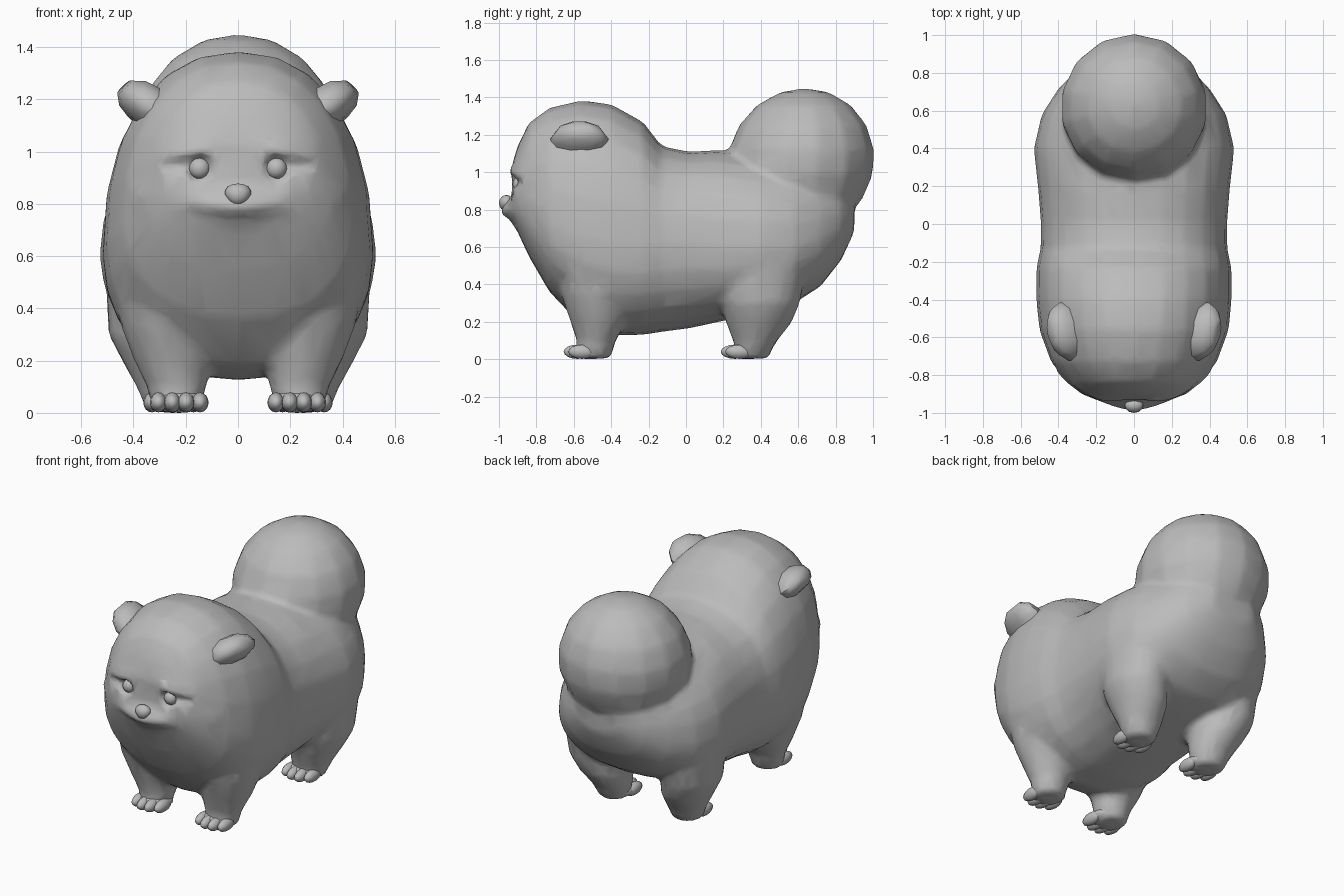
import bpy, bmesh, math
from mathutils import Vector

if "Cube" in bpy.data.objects:
    bpy.data.objects.remove(bpy.data.objects["Cube"])

grey = bpy.data.materials.new("fur_grey")
grey.diffuse_color = (0.5, 0.5, 0.5, 1)
grey.use_nodes = True
grey.node_tree.nodes["Principled BSDF"].inputs["Base Color"].default_value = grey.diffuse_color


def finish(bm, name, angle=60):
    bmesh.ops.recalc_face_normals(bm, faces=bm.faces)
    me = bpy.data.meshes.new(name)
    bm.to_mesh(me)
    bm.free()
    ob = bpy.data.objects.new(name, me)
    bpy.context.collection.objects.link(ob)
    me.materials.append(grey)
    bpy.ops.object.select_all(action='DESELECT')
    ob.select_set(True)
    bpy.context.view_layer.objects.active = ob
    bpy.ops.object.shade_smooth_by_angle(angle=math.radians(angle))
    return ob


def loft(bm, rings):
    """Skin a list of equal-length point rings and cap both ends."""
    loops = [[bm.verts.new(p) for p in r] for r in rings]
    n = len(loops[0])
    for a, b in zip(loops, loops[1:]):
        for i in range(n):
            bm.faces.new((a[i], a[(i + 1) % n], b[(i + 1) % n], b[i]))
    bm.faces.new(loops[0])
    bm.faces.new(loops[-1])


def ball(bm, c, s, u=16, v=10, slope_y=0, slope_z=0):
    r = bmesh.ops.create_uvsphere(bm, u_segments=u, v_segments=v, radius=1)
    for p in r["verts"]:
        x = p.co.x * s[0]
        p.co = (x + c[0], p.co.y * s[1] + c[1] + slope_y * x, p.co.z * s[2] + c[2] + slope_z * x)
    return r["verts"]


def body_ring(y, top, bot, w, mid, n=24, e=2 / 2.25):
    pts = []
    for i in range(n):
        a = 2 * math.pi * i / n
        c, s = math.cos(a), math.sin(a)
        h = top - mid if s > 0 else mid - bot
        pts.append((w * math.copysign(abs(c) ** e, c), y, mid + h * math.copysign(abs(s) ** e, s)))
    return pts


def flat_ring(z, x, y, rx, ry, n=16):
    return [(x + rx * math.cos(2 * math.pi * i / n), y + ry * math.sin(2 * math.pi * i / n), z)
            for i in range(n)]


# Body and head: y, top, bottom, half width, height of widest point
body = [(-.93, 1.04, .74, .20, .88), (-.90, 1.14, .68, .28, .85), (-.84, 1.265, .55, .35, .80),
        (-.73, 1.345, .36, .44, .72), (-.56, 1.385, .18, .502, .65), (-.40, 1.365, .125, .518, .62),
        (-.23, 1.27, .13, .517, .60), (-.13, 1.14, .145, .495, .62), (.02, 1.11, .165, .495, .62),
        (.18, 1.12, .20, .508, .60), (.40, 1.08, .25, .532, .60), (.58, 1.05, .30, .49, .60),
        (.72, 1.0, .39, .40, .65), (.83, .95, .53, .29, .72), (.90, .87, .68, .15, .77)]
# Legs: z, x, y, radius x, radius y
front_leg = [(.004, .235, -.50, .095, .10), (.04, .235, -.49, .10, .10), (.10, .235, -.48, .115, .105),
             (.20, .25, -.47, .15, .15), (.35, .28, -.47, .175, .20), (.55, .30, -.47, .18, .22)]
rear_leg = [(.004, .26, .35, .095, .10), (.04, .26, .36, .105, .095), (.10, .265, .37, .125, .12),
            (.20, .29, .39, .155, .18), (.30, .325, .40, .172, .21), (.55, .33, .42, .18, .24)]

bm = bmesh.new()
loft(bm, [body_ring(*r) for r in body])
for s in (-1, 1):
    for leg in (front_leg, rear_leg):
        loft(bm, [flat_ring(z, s * x, y, rx, ry) for z, x, y, rx, ry in leg])
    # Brow ridge and cheek
    ball(bm, (s * .20, -.882, 1.0), (.13, .05, .035), 20, 12, s * .35, -s * .12)
    ball(bm, (s * .19, -.87, .81), (.23, .07, .045), 24, 12, s * .45, s * .13)
# Muzzle, chin and tail puff
ball(bm, (0, -.885, .815), (.16, .09, .055), 24, 12)
ball(bm, (0, -.88, .735), (.13, .055, .04), 20, 12)
for p in ball(bm, (0, .615, 1.055), (.395, .395, .395), 14, 9):
    p.co.y += .05 * (p.co.z - 1.055)
fur = finish(bm, "body_and_tail", 180)

# Hidden cutters for eye sockets and the hollows under the brows
cutters = []
for s in (-1, 1):
    for name, c, size, u, sl in (("socket", (.147, -.932, .936), (.053, .055, .053), 12, .2),
                                 ("hollow", (.20, -.94, .95), (.13, .045, .033), 20, .4)):
        bm = bmesh.new()
        ball(bm, (s * c[0], c[1], c[2]), size, u, 12, s * sl, -s * .08)
        cut = finish(bm, name + "_cutter")
        cut.hide_render = True
        cut.hide_viewport = True
        cutters.append(cut)


def remesh(size, rounds):
    m = fur.modifiers.new("blend", 'REMESH')
    m.mode, m.voxel_size, m.use_smooth_shade = 'VOXEL', size, True
    m = fur.modifiers.new("soften", 'SMOOTH')
    m.factor, m.iterations = .5, rounds


remesh(.017, 10)
for cut in cutters:
    m = fur.modifiers.new("carve", 'BOOLEAN')
    m.operation, m.object = 'DIFFERENCE', cut
remesh(.013, 2)
# Reduce to a light mesh with broad smooth-shaded faces
m = fur.modifiers.new("simplify", 'DECIMATE')
m.ratio = .04

for s, tag in ((-1, "left"), (1, "right")):
    # Ear, turned slightly forward
    bm = bmesh.new()
    up = Vector((-.69, 0, .72))
    rings = []
    for x, z, ry, ru in ((.30, 1.12, .14, .10), (.37, 1.178, .155, .095),
                         (.412, 1.215, .125, .08), (.44, 1.243, .065, .042)):
        ring = []
        for i in range(10):
            a = 2 * math.pi * i / 10
            dy = ry * math.cos(a)
            h = ru * math.sin(a) * (1 if math.sin(a) > 0 else .7)
            p = Vector((x + .15 * dy, -.57 + dy, z)) + up * h
            ring.append((s * p.x, p.y, p.z))
        rings.append(ring)
    loft(bm, rings)
    finish(bm, tag + "_ear")

    # Eye
    bm = bmesh.new()
    ball(bm, (s * .147, -.89, .936), (.041, .037, .041), 12, 8)
    finish(bm, tag + "_eye", 180)

    # Paws with four toes each
    for name, x, y in (("front", .225, -.5), ("rear", .25, .34)):
        bm = bmesh.new()
        ball(bm, (s * x, y - .01, .045), (.104, .10, .045))
        for i in range(4):
            t = i - 1.5
            ball(bm, (s * x + t * .053, y - .082 + .012 * t * t, .04), (.033, .075, .038), 12, 8)
        finish(bm, f"{tag}_{name}_paw", 180)

# Nose, wider at the top
bm = bmesh.new()
for p in ball(bm, (0, 0, 0), (.049, .04, .043), 12, 8):
    p.co = (p.co.x * (1 + 5 * p.co.z), -.96 + p.co.y, .835 + p.co.z)
finish(bm, "nose", 180)

# Mouth
bm = bmesh.new()
ball(bm, (0, -.925, .762), (.05, .03, .01), 12, 6)
finish(bm, "mouth", 180)
